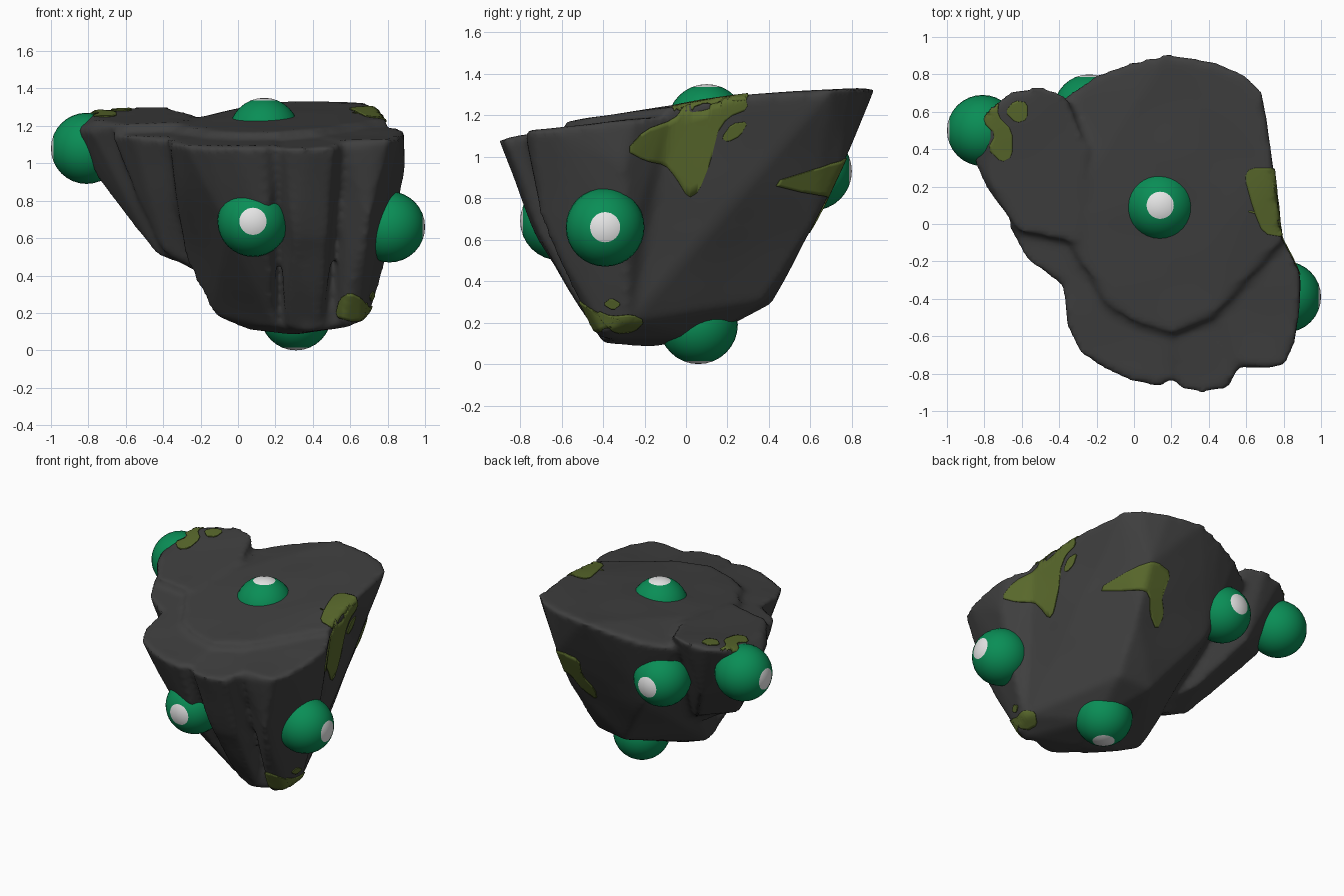
import bpy
import bmesh
from mathutils import Vector, noise
from mathutils.bvhtree import BVHTree

old = bpy.data.objects.get("Cube")
if old:
    bpy.data.objects.remove(old, do_unlink=True)


def make_material(name, colour):
    mat = bpy.data.materials.new(name)
    mat.use_nodes = True
    rgba = (*colour, 1)
    mat.diffuse_color = rgba
    shader = mat.node_tree.nodes["Principled BSDF"]
    shader.inputs["Base Color"].default_value = rgba
    shader.inputs["Roughness"].default_value = 0.9
    return mat


STONE = make_material("dark stone", (.05, .05, .05))
GREEN = make_material("ball green", (.003, .27, .093))
WHITE = make_material("cap white", (.8, .8, .8))
MOSS = make_material("moss green", (.1, .14, .025))


def add_object(name, bm, *materials):
    mesh = bpy.data.meshes.new(name)
    bm.to_mesh(mesh)
    bm.free()
    obj = bpy.data.objects.new(name, mesh)
    bpy.context.collection.objects.link(obj)
    for mat in materials:
        mesh.materials.append(mat)
    return obj


# Rock: convex boulders, each with a sloping top outline and some other corners
def add_boulder(bm, drop, outline, corners):
    part = bmesh.new()
    for x, y in outline:
        part.verts.new((x, y, 1.225 + .11 * y + .03 * x - drop))
    for corner in corners:
        part.verts.new(corner)
    bmesh.ops.convex_hull(part, input=part.verts[:])
    loose = [vert for vert in part.verts if not vert.link_faces]
    bmesh.ops.delete(part, geom=loose, context="VERTS")
    bmesh.ops.recalc_face_normals(part, faces=part.faces[:])
    mesh = bpy.data.meshes.new("boulder")
    part.to_mesh(mesh)
    part.free()
    bm.from_mesh(mesh)
    bpy.data.meshes.remove(mesh)


rock_bm = bmesh.new()

# main slab
add_boulder(rock_bm, 0,
            [(.18, .91), (.43, .87), (.59, .8), (.69, .7), (.8, -.08),
             (.6, -.3), (.42, -.5), (.2, -.59), (0, -.53), (-.15, -.42), (-.4, 0)],
            [(.74, .29, 1.3), (-.4, .66, 1.2), (-.2, .8, 1.235), (0, .87, 1.29),
             (.04, -.12, .11), (.38, -.41, .1), (.3, -.18, .08), (.6, -.38, .12),
             (.7, -.27, .2), (.4, .1, .12), (.2, .41, .29), (.45, .38, .31),
             (-.12, -.08, .18), (.48, .61, .66), (.5, .76, .97), (-.1, .62, .7)])

# left lobe
add_boulder(rock_bm, -.01,
            [(-.76, .2), (-.78, .61), (-.66, .72),
             (-.5, .74), (-.36, .68), (-.25, .4), (-.3, -.1), (-.62, -.04)],
            [(-.79, .18, 1.17), (-.86, .33, 1.18), (-.86, .5, 1.18),
             (-.43, 0, .5), (-.3, 0, .47), (-.3, .3, .55), (-.75, .35, .92),
             (-.1, .1, .4), (-.5, .55, .85)])

# small shoulder between the lobe and the front
add_boulder(rock_bm, .04,
            [(-.69, 0), (-.57, -.2), (-.47, -.22), (-.3, -.4), (-.1, -.2), (-.3, .2)],
            [(-.4, -.05, .52), (-.25, -.05, .45), (-.2, .1, .4)])

# front left boulder
add_boulder(rock_bm, .04,
            [(.2, -.84), (.14, -.88), (-.03, -.84), (-.17, -.78), (-.29, -.7),
             (-.36, -.55), (-.38, -.33), (-.2, -.1), (.2, -.4)],
            [(-.13, -.1, .19), (.04, -.13, .115), (.2, -.31, .11), (-.28, -.15, .48),
             (-.05, -.62, .64), (.16, -.71, .62)])

# front middle boulder
add_boulder(rock_bm, .05,
            [(.2, -.83), (.25, -.89), (.37, -.91), (.51, -.88), (.58, -.72),
             (.5, -.45), (.25, -.5)],
            [(.25, -.36, .12), (.45, -.41, .11), (.3, -.72, .6), (.48, -.7, .6)])

# front right boulder
add_boulder(rock_bm, .04,
            [(.89, -.25), (.89, -.45), (.86, -.65), (.81, -.75), (.73, -.77),
             (.57, -.77), (.45, -.5), (.5, -.15), (.8, -.08)],
            [(.55, -.43, .11), (.66, -.4, .14), (.71, -.28, .2), (.89, -.3, .95),
             (.82, -.28, .6), (.7, -.7, .7)])

rock = add_object("rock", rock_bm, STONE)

# fuse the boulders into one stone
fuse = rock.modifiers.new("fuse", "REMESH")
fuse.mode = "VOXEL"
fuse.voxel_size = .022
soften = rock.modifiers.new("soften", "SMOOTH")
soften.factor = .5
soften.iterations = 5
fused = bpy.data.meshes.new_from_object(
    rock.evaluated_get(bpy.context.evaluated_depsgraph_get()))
rock.modifiers.clear()

# weather the surface slightly
stone_bm = bmesh.new()
stone_bm.from_mesh(fused)
bpy.data.meshes.remove(fused)
for vert in stone_bm.verts:
    vert.co += vert.normal * .008 * noise.noise(vert.co * 3)
for face in stone_bm.faces:
    face.smooth = True
    face.material_index = 0
surface = BVHTree.FromBMesh(stone_bm)
stone_bm.to_mesh(rock.data)
stone_bm.free()


# Balls: set in the rock, each with a white cap facing outwards
def add_ball(name, centre, facing):
    bm = bmesh.new()
    bmesh.ops.create_uvsphere(bm, u_segments=32, v_segments=16, radius=.19)
    for face in bm.faces:
        face.smooth = True
        face.material_index = int(face.calc_center_median().z > .19 * .925)
    ball = add_object(name, bm, GREEN, WHITE)
    ball.location = centre
    ball.rotation_euler = Vector(facing).to_track_quat("Z", "Y").to_euler()


add_ball("top_ball", (.14, .1, 1.16), (0, 0, 1))
add_ball("bottom_ball", (.31, .06, .19), (0, 0, -1))
add_ball("front_ball", (.08, -.61, .69), (0, -1, 0))
add_ball("back_ball", (-.24, .61, .93), (0, 1, 0))
add_ball("left_ball", (.81, -.39, .66), (1, 0, 0))
add_ball("right_ball", (-.81, .5, 1.08), (-1, 0, 0))


# Moss: rounded outlines pressed on to the rock from one side
def add_moss(name, side, outline):
    start = {"left": lambda u, v: (3, u, v), "front": lambda u, v: (u, -3, v),
             "back": lambda u, v: (u, 3, v), "top": lambda u, v: (u, v, 3)}[side]
    outward = Vector(start(0, 0)).normalized()
    bm = bmesh.new()
    rim = []
    for i, point in enumerate(outline):
        here = Vector(start(*point))
        for neighbour in (outline[i - 1], outline[(i + 1) % len(outline)]):
            rim.append(bm.verts.new(here.lerp(Vector(start(*neighbour)), .2)))
    bm.faces.new(rim)
    bmesh.ops.triangulate(bm, faces=bm.faces[:])
    bmesh.ops.subdivide_edges(bm, edges=bm.edges[:], cuts=8, use_grid_fill=True)
    missed = []
    for vert in bm.verts:
        hit, normal, _, _ = surface.ray_cast(vert.co, -outward)
        if hit:
            vert.co = hit + normal * .007
        else:
            missed.append(vert)
    bmesh.ops.delete(bm, geom=missed, context="VERTS")
    for face in bm.faces:
        face.smooth = True
        face.normal_update()
        if face.normal.dot(outward) < 0:
            face.normal_flip()
    moss = add_object(name, bm, MOSS)
    plate = moss.modifiers.new("plate", "SOLIDIFY")
    plate.thickness = .007
    plate.offset = -1


add_moss("side_moss", "left",
         [(.28, 1.31), (.3, 1.23), (.2, 1.19), (.14, 1.1), (.12, .98), (.06, .83),
          (.01, .8), (-.05, .9), (-.1, .96), (-.2, .98), (-.29, 1.03), (-.2, 1.13),
          (-.06, 1.18), (0, 1.25), (.15, 1.29)])
add_moss("side_moss_spot", "left",
         [(.17, 1.09), (.22, 1.16), (.3, 1.17), (.26, 1.1), (.2, 1.07)])
add_moss("rim_moss", "top",
         [(.59, .25), (.62, .3), (.76, .3), (.75, .2), (.78, 0), (.8, -.07),
          (.69, -.05), (.64, .07)])
add_moss("low_moss_side", "left",
         [(-.43, .26), (-.36, .23), (-.26, .24), (-.2, .21), (-.25, .16),
          (-.34, .15), (-.4, .2)])
add_moss("low_moss_spot", "left",
         [(-.4, .29), (-.36, .32), (-.31, .29), (-.35, .26)])
add_moss("low_moss_front", "front",
         [(.52, .18), (.55, .28), (.6, .31), (.66, .28), (.71, .2), (.63, .15)])
add_moss("back_moss", "back",
         [(.66, .87), (.56, .96), (.46, 1), (.32, .97), (.35, .83), (.28, .72),
          (.3, .62), (.39, .69), (.44, .8), (.55, .82)])
add_moss("lobe_moss", "top",
         [(-.83, .6), (-.79, .67), (-.72, .67), (-.73, .58), (-.65, .5), (-.65, .36),
          (-.71, .33), (-.78, .4), (-.74, .48), (-.8, .54)])
add_moss("lobe_moss_spot", "top",
         [(-.69, .6), (-.64, .66), (-.57, .65), (-.57, .56), (-.63, .54)])
